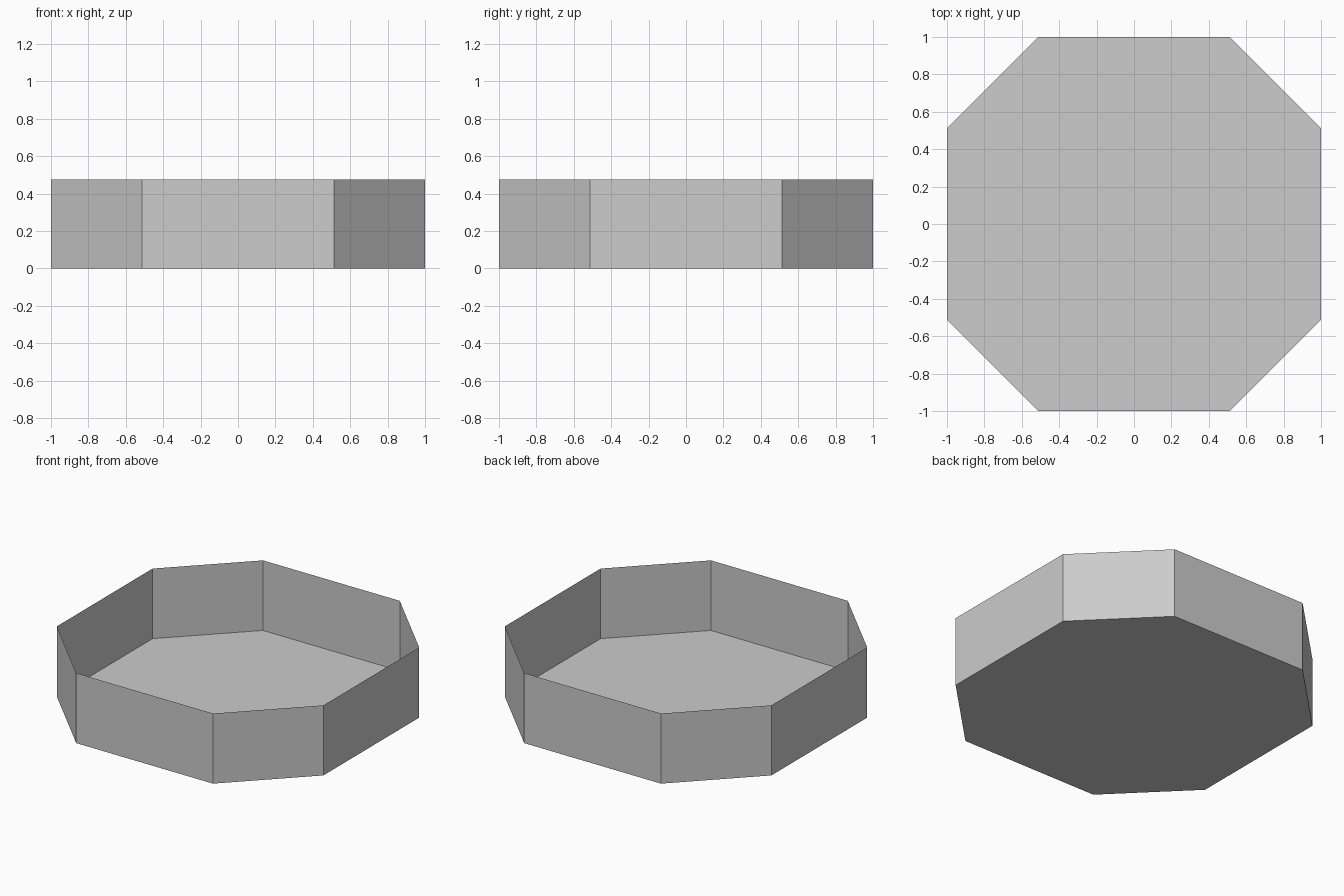
import bpy
import bmesh

cube = bpy.data.objects.get("Cube")
if cube:
    bpy.data.objects.remove(cube, do_unlink=True)

HALF, FLAT, HEIGHT = 1.0, 0.513, 0.475

# Plain grey material
grey = bpy.data.materials.new("light_grey")
grey.use_nodes = True
colour = (0.604, 0.604, 0.604, 1.0)
grey.diffuse_color = colour
grey.node_tree.nodes["Principled BSDF"].inputs["Base Color"].default_value = colour

# Octagon outline: one flat side mirrored and turned by quarter turns
outline = []
x, y = HALF, -FLAT
for _ in range(4):
    outline += [(x, y), (x, -y) if abs(x) == HALF else (-x, y)]
    x, y = -y, x

# Open tray: a floor with thin upright walls and no lid
bm = bmesh.new()
floor = [bm.verts.new((px, py, 0)) for px, py in outline]
rim = [bm.verts.new((px, py, HEIGHT)) for px, py in outline]
bm.faces.new(floor[::-1])
for i in range(len(outline)):
    j = (i + 1) % len(outline)
    bm.faces.new((floor[i], floor[j], rim[j], rim[i]))

mesh = bpy.data.meshes.new("octagonal_tray")
bm.to_mesh(mesh)
bm.free()
mesh.materials.append(grey)
tray = bpy.data.objects.new("octagonal_tray", mesh)
bpy.context.collection.objects.link(tray)
